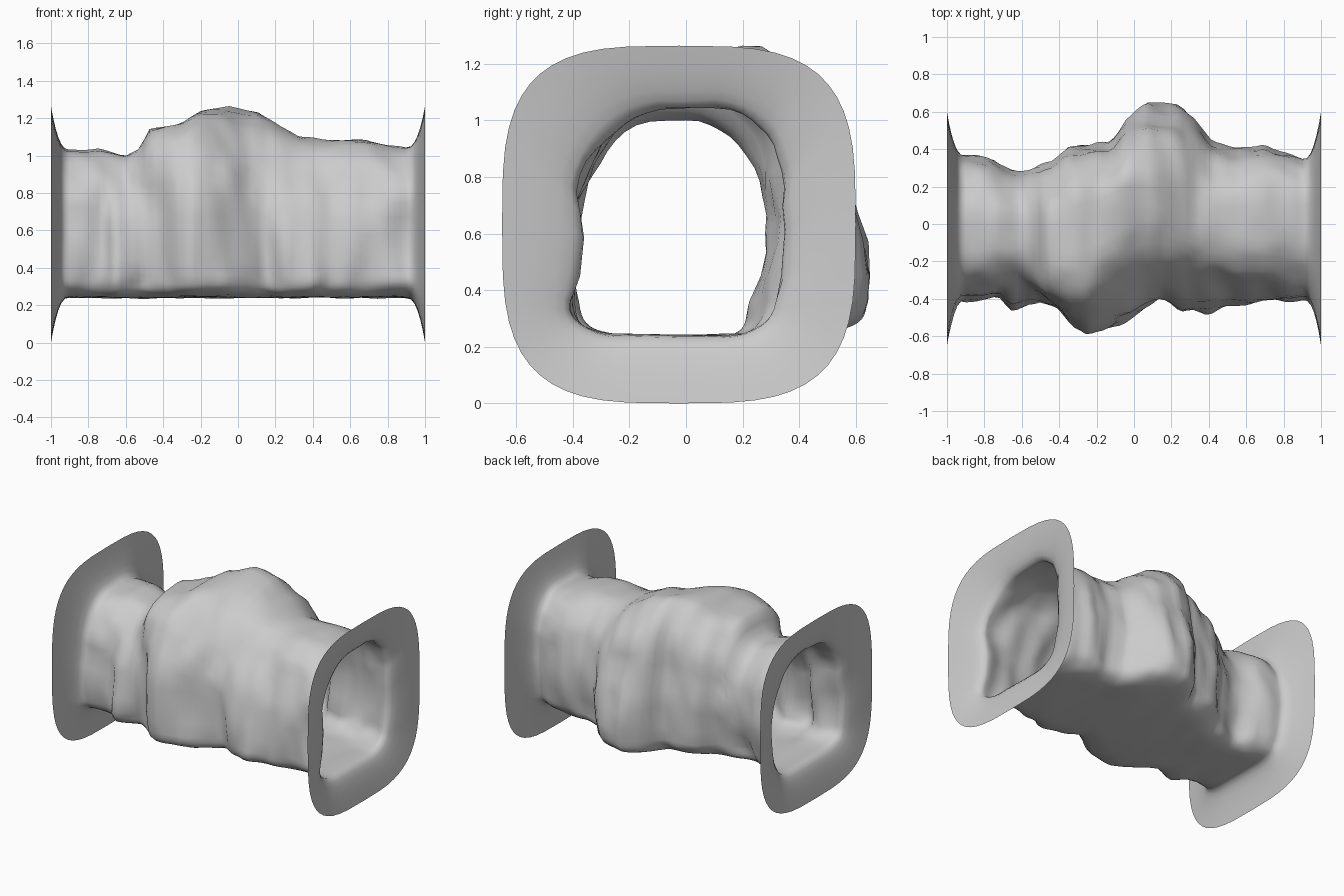
import bpy
import bmesh
from math import cos, sin, pi, exp
from mathutils import Vector, noise

cube = bpy.data.objects.get("Cube")
if cube:
    bpy.data.objects.remove(cube, do_unlink=True)

SEGMENTS = 52
BODY_RINGS = 60

# Outlines of the rock along the tunnel, as (x, value)
CROWN = [(-.9, 1.03), (-.75, 1.04), (-.6, 1), (-.53, 1.03), (-.47, 1.14), (-.3, 1.18), (-.2, 1.24),
         (-.05, 1.27), (.1, 1.25), (.2, 1.19), (.33, 1.1), (.7, 1.075), (.9, 1.04)]
BACK = [(-.9, .36), (-.75, .35), (-.65, .31), (-.45, .33), (-.35, .41), (-.12, .45), (-.05, .56),
        (.07, .66), (.23, .63), (.32, .56), (.42, .43), (.55, .4), (.7, .42), (.9, .36)]
FOOT = [(-.9, .41), (-.72, .38), (-.65, .47), (-.58, .43), (-.5, .4), (-.4, .46), (-.33, .55),
        (-.25, .6), (-.1, .55), (0, .5), (.15, .39), (.25, .47), (.4, .47), (.5, .43), (.9, .39)]
WALL = [(-.9, .41), (-.6, .38), (-.45, .43), (-.25, .52), (0, .45), (.2, .38), (.9, .38)]

# Roundness of the shoulders along the tunnel
FRONT_CURVE = [(-.9, 2.8), (-.6, 2.5), (-.45, 3.8), (-.1, 3.4), (.15, 2.4), (.5, 2.4), (.9, 2.9)]
BACK_CURVE = [(-.9, 2.6), (-.6, 2.2), (-.3, 2.7), (.1, 2.2), (.4, 2.8), (.9, 3.3)]


def sample(points, x):
    if x <= points[0][0]:
        return points[0][1]
    for (xa, a), (xb, b) in zip(points, points[1:]):
        if x <= xb:
            return a + (b - a) * (x - xa) / (xb - xa)
    return points[-1][1]


def bump(x, centre, width):
    return exp(-((x - centre) / width) ** 2)


def clamp(v):
    return max(0, min(1, v))


def power(v, n):
    return (abs(v) ** (2 / n)) * (1 if v >= 0 else -1)


def mix(a, b, f):
    return a + (b - a) * f


def rock_point(x, angle):
    """Point of the rough tunnel wall, flaring to a rounded square mouth."""
    c, s = cos(angle), sin(angle)
    up = max(0, s)
    # Rough body: flat floor with tight corners, rounder shoulders above
    if s < 0:
        n = 5
    else:
        n = sample(BACK_CURVE if c > 0 else FRONT_CURVE, x)
    middle = .45
    height = sample(CROWN, x) - middle if s > 0 else middle - .24
    z = middle + height * power(s, n)
    if c > 0:
        # Back swells in the middle and tucks in at the floor near the mouths
        width = sample(BACK, x) - .06 * bump(x, .12, .2) * clamp((z - .5) / .3)
        width *= 1 - .2 * clamp((.5 - z) / .25) * (1 - bump(x, .1, .45))
        width -= .05 * bump(x, -.62, .12) * bump(z, .42, .2)
    else:
        width = mix(sample(WALL, x), sample(FOOT, x), clamp(1.1 - 1.6 * up))
        width -= .05 * bump(x, .02, .12) * bump(z, .57, .14)
    y = width * power(c, n)
    # Crest leans to the back, with a lower step in front of it
    crest = bump(x, .02, .22)
    y += .12 * crest * up ** 3
    z -= .1 * crest * up * clamp(.2 - c)
    # Lumps
    p = Vector((x, y, z))
    rough = noise.noise(p * 4.5) * .03 + noise.noise(p * 9) * .02
    y += c * rough
    z += s * rough * (.5 if s > 0 else .3)
    # Mouth flare
    f = max(0, (abs(x) - .91) / .09) ** 2.2
    mouth_y = -.025 + .625 * power(c, 3.4)
    mouth_z = .632 + .632 * power(s, 3.4)
    return Vector((x, mix(y, mouth_y, f), mix(z, mouth_z, f)))


# Ring positions, closer together in the flared mouths
lip = [.925, .945, .96, .975, .988, 1]
stations = [-x for x in reversed(lip)]
stations += [mix(-.9, .9, i / (BODY_RINGS - 1)) for i in range(BODY_RINGS)]
stations += lip

# Tunnel skin, open at both ends, facing outward
bm = bmesh.new()
rings = [[bm.verts.new(rock_point(x, 2 * pi * j / SEGMENTS)) for j in range(SEGMENTS)]
         for x in stations]
for a, b in zip(rings, rings[1:]):
    for j in range(SEGMENTS):
        k = (j + 1) % SEGMENTS
        bm.faces.new((a[j], a[k], b[k], b[j])).smooth = True

mesh = bpy.data.meshes.new("cave_tunnel")
bm.to_mesh(mesh)
bm.free()
tunnel = bpy.data.objects.new("cave_tunnel", mesh)
bpy.context.collection.objects.link(tunnel)

# Plain grey stone
stone = bpy.data.materials.new("grey_stone")
stone.use_nodes = True
colour = (.6, .6, .6, 1)
stone.diffuse_color = colour
stone.node_tree.nodes["Principled BSDF"].inputs["Base Color"].default_value = colour
mesh.materials.append(stone)
